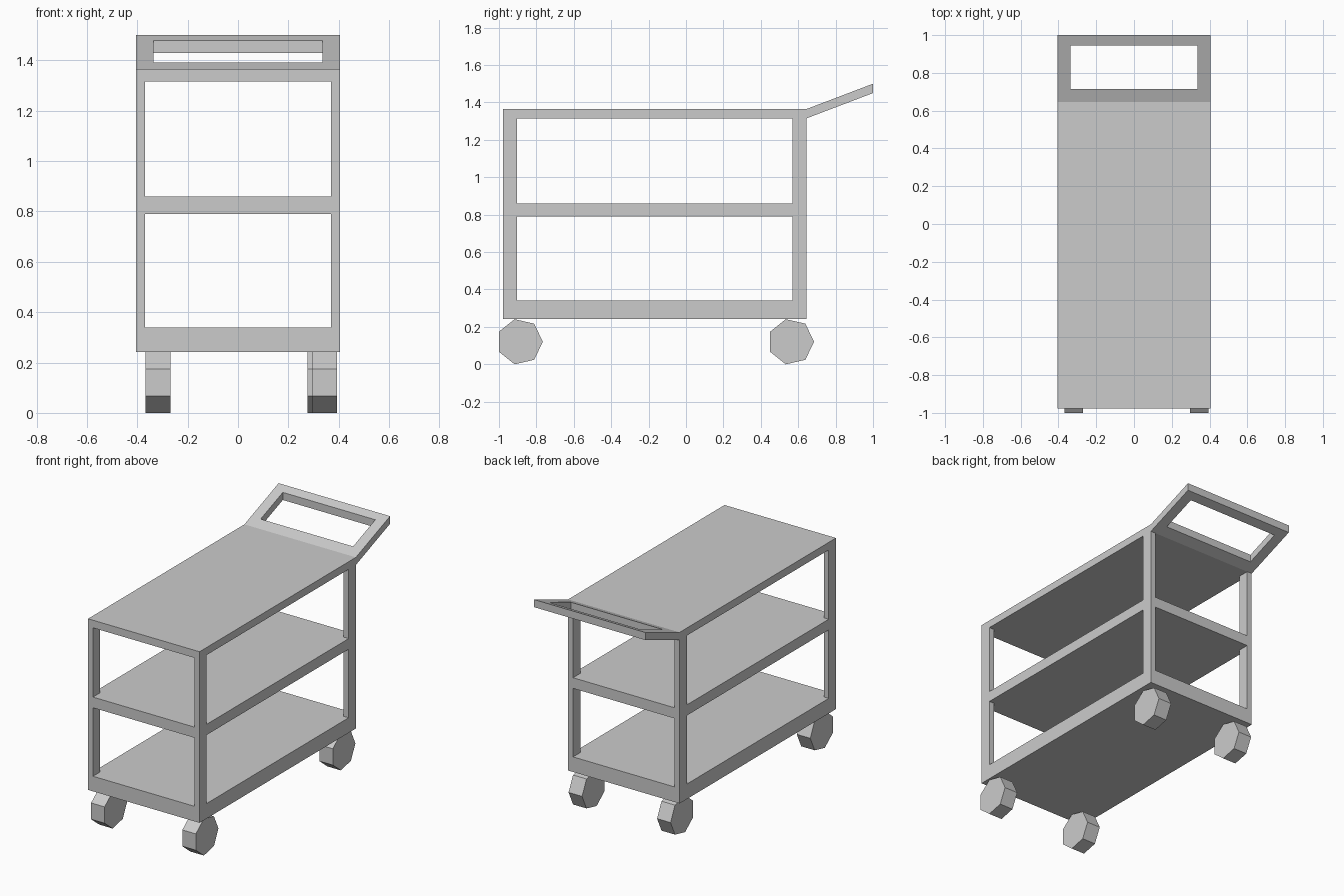
import bpy, bmesh, math
from mathutils import Matrix

if "Cube" in bpy.data.objects:
    bpy.data.objects.remove(bpy.data.objects["Cube"])

HX, Y0, Y1 = 0.405, -0.978, 0.645      # cart half width, front and back
PX, PY = 0.036, 0.075                  # post section


def make(name, bm):
    bmesh.ops.recalc_face_normals(bm, faces=bm.faces)
    mesh = bpy.data.meshes.new(name)
    bm.to_mesh(mesh)
    bm.free()
    ob = bpy.data.objects.new(name, mesh)
    bpy.context.collection.objects.link(ob)
    return ob


def box(name, x0, x1, y0, y1, z0, z1):
    bm = bmesh.new()
    m = (Matrix.Translation(((x0 + x1) / 2, (y0 + y1) / 2, (z0 + z1) / 2))
         @ Matrix.Diagonal((x1 - x0, y1 - y0, z1 - z0, 1)))
    bmesh.ops.create_cube(bm, size=1, matrix=m)
    return make(name, bm)


# Shelves
shelves = [("bottom_shelf", 0.241, 0.34), ("middle_shelf", 0.79, 0.86),
           ("top_shelf", 1.315, 1.365)]
for name, z0, z1 in shelves:
    box(name, -HX, HX, Y0, Y1, z0, z1)

# Corner posts between neighbouring shelves
for level, low, high in (("lower", shelves[0], shelves[1]),
                         ("upper", shelves[1], shelves[2])):
    for side, x in (("left", -HX), ("right", HX - PX)):
        for end, y in (("front", Y0), ("back", Y1 - PY)):
            box(f"{level}_{end}_{side}_post", x, x + PX, y, y + PY,
                low[2], high[1])

# Push handle: sloped frame with vertical walls
bm = bmesh.new()


def ring(hx, y0, y1):
    slope = (1.50 - 1.365) / (1.0 - Y1)
    return [bm.verts.new((x, y, 1.365 + (y - Y1) * slope))
            for x, y in ((-hx, y0), (hx, y0), (hx, y1), (-hx, y1))]


outer = ring(HX, Y1, 1.0)
inner = ring(0.336, 0.715, 0.945)
for i in range(4):
    j = (i + 1) % 4
    bm.faces.new((outer[i], outer[j], inner[j], inner[i]))
ext = bmesh.ops.extrude_face_region(bm, geom=bm.faces[:], use_keep_orig=True)
bmesh.ops.translate(bm, vec=(0, 0, -0.05),
                    verts=[g for g in ext["geom"] if isinstance(g, bmesh.types.BMVert)])
make("push_handle", bm)

# Seven-sided wheels, one corner pointing backwards
R = 0.1236
for name, x, y in (("front_left_wheel", -0.318, -0.889),
                   ("front_right_wheel", 0.345, -0.889),
                   ("back_left_wheel", -0.318, 0.561),
                   ("back_right_wheel", 0.325, 0.561)):
    bm = bmesh.new()
    rim = [bm.verts.new((x - 0.049, y + R * math.cos(a), 0.1205 + R * math.sin(a)))
           for a in (math.tau * k / 7 for k in range(7))]
    face = bm.faces.new(rim)
    ext = bmesh.ops.extrude_face_region(bm, geom=[face], use_keep_orig=True)
    bmesh.ops.translate(bm, vec=(0.098, 0, 0),
                        verts=[g for g in ext["geom"] if isinstance(g, bmesh.types.BMVert)])
    make(name, bm)
